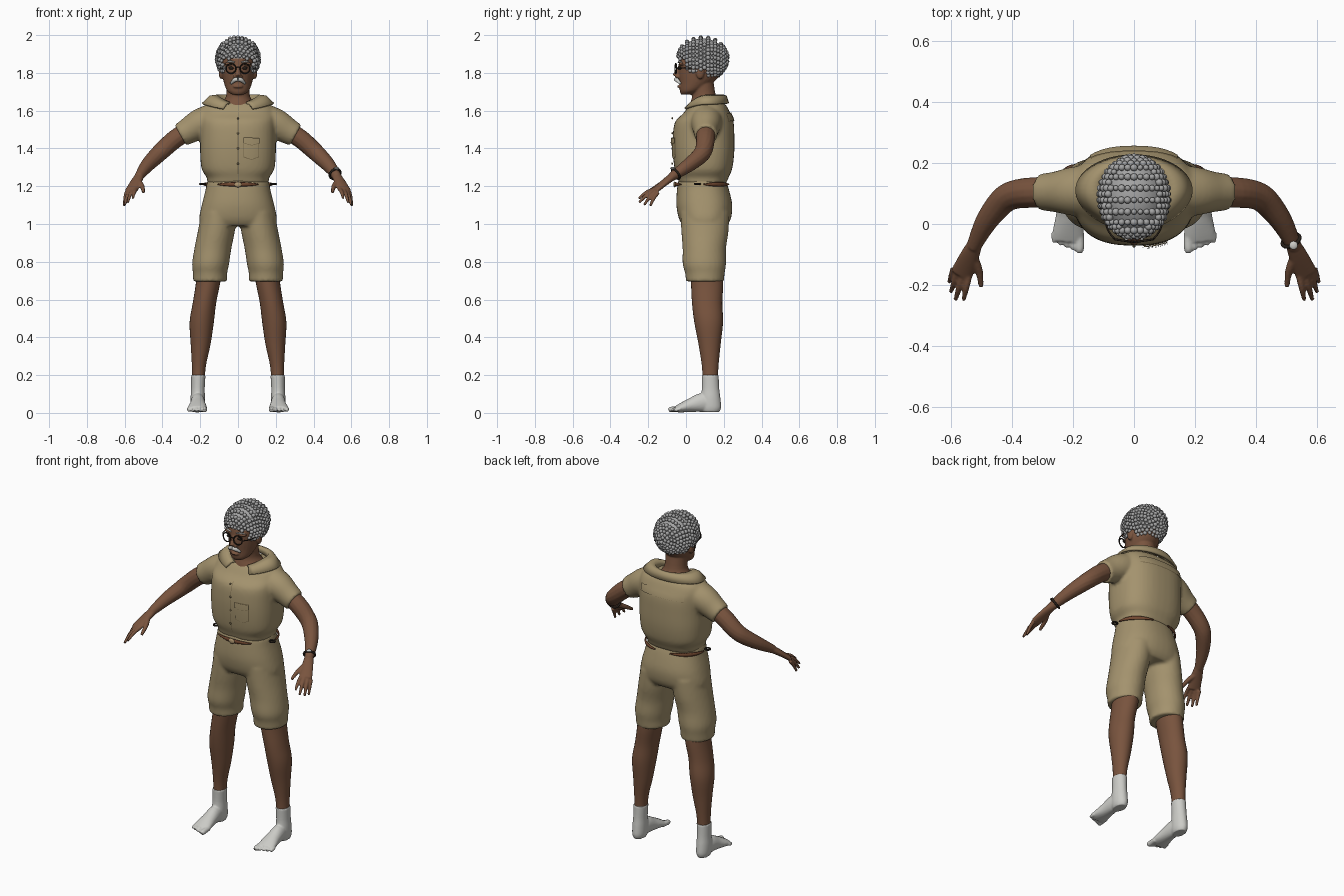
import bpy, bmesh, math, random
from mathutils import Vector, Matrix

if bpy.data.objects.get("Cube"):
    bpy.data.objects.remove(bpy.data.objects["Cube"])
random.seed(4)
UP = Vector((0, 0, 1))


def material(name, r, g, b):
    m = bpy.data.materials.new(name)
    m.use_nodes = True
    m.diffuse_color = (r, g, b, 1)
    m.node_tree.nodes["Principled BSDF"].inputs["Base Color"].default_value = (r, g, b, 1)
    return m


khaki = material("khaki cloth", .37, .29, .155)
seam = material("khaki seam", .2, .15, .075)
skin = material("brown skin", .19, .088, .048)
white = material("white sock", .6, .6, .57)
grey = material("grey hair", .37, .37, .37)
leather = material("brown leather", .17, .065, .03)
dark = material("dark frame", .02, .014, .01)
brass = material("brass", .42, .3, .16)


def finish(name, bm, mat, voxel=0, smooth=3):
    """Turn a bmesh into a smooth object, optionally fused into one skin."""
    bmesh.ops.recalc_face_normals(bm, faces=bm.faces)
    me = bpy.data.meshes.new(name)
    for f in bm.faces:
        f.smooth = True
    bm.to_mesh(me)
    bm.free()
    ob = bpy.data.objects.new(name, me)
    bpy.context.collection.objects.link(ob)
    me.materials.append(mat)
    if voxel:
        r = ob.modifiers.new("fuse", 'REMESH')
        r.mode, r.voxel_size, r.use_smooth_shade = 'VOXEL', voxel, True
        s = ob.modifiers.new("soften", 'SMOOTH')
        s.factor, s.iterations = .5, smooth
    return ob


def spline(stations, steps=4):
    out = []
    for i in range(len(stations) - 1):
        a, b = stations[i], stations[i + 1]
        p = stations[max(i - 1, 0)]
        q = stations[min(i + 2, len(stations) - 1)]
        for k in range(steps):
            t = k / steps
            out.append([.5 * (2 * B + (C - A) * t + (2 * A - 5 * B + 4 * C - D) * t * t
                              + (3 * B - A - 3 * C + D) * t ** 3) for A, B, C, D in zip(p, a, b, q)])
    return out + [list(stations[-1])]


def loft(bm, stations, level=False, power=2, n=28):
    """Stations are x, y, z, half width, half depth; rings level or across the path."""
    pts = spline(stations)
    rings = []
    for i, (x, y, z, a, b) in enumerate(pts):
        u, v = Vector((1, 0, 0)), Vector((0, 1, 0))
        if not level:
            t = Vector(pts[min(i + 1, len(pts) - 1)][:3]) - Vector(pts[max(i - 1, 0)][:3])
            u = t.cross(UP).normalized()
            v = u.cross(t).normalized()
        ring = []
        for k in range(n):
            c, s = math.cos(math.tau * k / n), math.sin(math.tau * k / n)
            c = math.copysign(abs(c) ** (2 / power), c)
            s = math.copysign(abs(s) ** (2 / power), s)
            ring.append(bm.verts.new(Vector((x, y, z)) + u * a * c + v * b * s))
        rings.append(ring)
    for r, q in zip(rings, rings[1:]):
        for k in range(n):
            bm.faces.new((r[k], r[k - 1], q[k - 1], q[k]))
    bm.faces.new(rings[0])
    bm.faces.new(rings[-1])


def tube(bm, *pts):
    loft(bm, [(x, y, z, r, r) for x, y, z, r in pts], n=14)


def blob(bm, centre, radii, seg=16):
    bmesh.ops.create_uvsphere(bm, u_segments=seg, v_segments=seg // 2 + 2, radius=1,
                              matrix=Matrix.Translation(centre) @ Matrix.Diagonal((*radii, 1)))


def torus(name, centre, axis, big, small, mat):
    bpy.ops.mesh.primitive_torus_add(location=centre, major_radius=big, minor_radius=small,
                                     major_segments=28, minor_segments=8,
                                     rotation=Vector(axis).to_track_quat('Z', 'Y').to_euler())
    ob = bpy.context.object
    ob.name = name
    ob.data.materials.append(mat)
    for f in ob.data.polygons:
        f.use_smooth = True


# Shirt: bloused body and short sleeves
bm = bmesh.new()
loft(bm, [(0, .088, 1.215, .163, .125), (0, .09, 1.245, .165, .135), (0, .092, 1.29, .192, .152),
          (0, .093, 1.37, .2, .162), (0, .093, 1.46, .2, .163), (0, .097, 1.54, .2, .155),
          (0, .11, 1.585, .2, .125), (0, .115, 1.625, .18, .1), (0, .115, 1.645, .13, .08)], True, 2.5, 40)
for s in (1, -1):
    loft(bm, [(s * .13, .11, 1.56, .085, .08), (s * .2, .107, 1.53, .08, .08),
              (s * .26, .105, 1.495, .066, .07), (s * .305, .105, 1.47, .06, .062)])
shirt = finish("shirt", bm, khaki, .01, 3)

# Shorts: hips and two legs
bm = bmesh.new()
loft(bm, [(0, .085, 1.23, .163, .126), (0, .09, 1.18, .172, .138), (0, .097, 1.1, .192, .148),
          (0, .1, 1.03, .206, .138), (0, .1, .99, .2, .115)], True, 2.3, 40)
for s in (1, -1):
    loft(bm, [(s * .1, .1, 1.06, .095, .13), (s * .115, .1, .96, .098, .125), (s * .133, .097, .87, .098, .115),
              (s * .145, .097, .79, .098, .115), (s * .148, .1, .74, .091, .105),
              (s * .148, .1, .695, .09, .1)], True)
finish("shorts", bm, khaki, .01, 3)

for s, side in ((1, "left"), (-1, "right")):
    # Lower leg
    bm = bmesh.new()
    loft(bm, [(s * .15, .11, .76, .068, .085), (s * .16, .112, .68, .064, .085), (s * .178, .112, .58, .062, .08),
              (s * .192, .12, .48, .064, .076), (s * .198, .125, .36, .052, .058),
              (s * .207, .128, .25, .037, .044), (s * .21, .128, .17, .034, .04)], True)
    finish(side + "_leg", bm, skin)
    # Sock foot with toes
    bm = bmesh.new()
    loft(bm, [(s * .21, .128, .2, .038, .045), (s * .212, .13, .13, .036, .046),
              (s * .213, .13, .08, .038, .052), (s * .213, .132, .03, .037, .054),
              (s * .213, .132, .005, .03, .045)], True)
    loft(bm, [(s * .213, .16, .045, .03, .036), (s * .213, .09, .055, .037, .05),
              (s * .213, .03, .042, .042, .038), (s * .215, -.025, .027, .051, .025),
              (s * .217, -.055, .019, .05, .016)])
    for k in range(5):
        x, tip = .178 + k * .0205, -.092 + .008 * k
        r = .015 if k == 0 else .0105
        tube(bm, (s * x, -.03, .022, r), (s * x, tip + .015, .018, r), (s * x, tip, .013, r * .75))
    finish(side + "_sock", bm, white, .005, 2)
    # Arm, palm, thumb and fingers
    bm = bmesh.new()
    tube(bm, (s * .24, .105, 1.51, .05), (s * .33, .103, 1.452, .05), (s * .395, .095, 1.395, .047),
         (s * .435, .07, 1.357, .044), (s * .485, .005, 1.305, .036), (s * .525, -.075, 1.25, .024))
    loft(bm, [(s * .52, -.065, 1.256, .024, .022), (s * .54, -.11, 1.222, .032, .018),
              (s * .565, -.165, 1.177, .037, .014)])
    tube(bm, (s * .53, -.1, 1.23, .016), (s * .508, -.15, 1.2, .013), (s * .5, -.205, 1.168, .008))
    for root, tip in (((.54, -.17, 1.183), (.558, -.25, 1.135)), ((.56, -.168, 1.178), (.584, -.248, 1.113)),
                      ((.577, -.16, 1.172), (.599, -.222, 1.1)), ((.59, -.147, 1.168), (.604, -.19, 1.095))):
        a, b = Vector(root), Vector(tip)
        m = a.lerp(b, .5) + UP * .008
        tube(bm, *[(s * p.x, p.y, p.z, r) for p, r in ((a, .011), (m, .01), (b, .007))])
    finish(side + "_arm", bm, skin, .005, 2)

# Head with neck, nose, brow, lips and ears
bm = bmesh.new()
loft(bm, [(0, .0, 1.685, .03, .025), (0, .025, 1.705, .058, .058), (0, .055, 1.75, .075, .09),
          (0, .073, 1.8, .085, .113), (0, .08, 1.86, .092, .117), (0, .086, 1.91, .09, .105),
          (0, .088, 1.95, .058, .07), (0, .088, 1.967, .02, .03)], True)
loft(bm, [(0, .1, 1.6, .11, .09), (0, .1, 1.64, .085, .078), (0, .095, 1.68, .063, .063),
          (0, .085, 1.76, .062, .06)], True)
tube(bm, (0, -.03, 1.835, .01), (0, -.047, 1.805, .013), (0, -.056, 1.782, .017))
for s in (1, -1):
    blob(bm, (s * .013, -.045, 1.78), (.012, .012, .01))
    blob(bm, (s * .04, -.022, 1.848), (.032, .017, .01))
    blob(bm, (s * .09, .075, 1.8), (.012, .022, .033))
blob(bm, (0, -.034, 1.728), (.026, .013, .008))
finish("head", bm, skin, .005, 2)


# Hair: thin cap and rows of bead curls above the hairline
def hairline(y):
    return 1.875 if y < .0 else 1.81 if y < .1 else 1.785


bm = bmesh.new()
blob(bm, (0, .088, 1.875), (.106, .127, .107), 32)
bmesh.ops.delete(bm, geom=[v for v in bm.verts if v.co.z < hairline(v.co.y)], context='VERTS')
finish("hair_cap", bm, grey)
bm = bmesh.new()
ROWS = 21
for i in range(1, ROWS):
    phi = math.pi * i / ROWS
    count = max(5, int(math.sin(phi) * 34))
    for k in range(count):
        th = math.tau * (k + .5 * (i % 2)) / count
        d = Vector((math.sin(phi) * math.sin(th), -math.cos(phi), math.sin(phi) * math.cos(th)))
        p = Vector((d.x * .112, d.y * .132 + .088, d.z * .114 + 1.875))
        crown = d.z > .6 and abs(d.x) < .65
        if p.z < hairline(p.y) or (crown and i % 2 and i > 3):
            continue
        bmesh.ops.create_icosphere(bm, subdivisions=2, radius=random.uniform(.009, .0125),
                                   matrix=Matrix.Translation(p))
finish("hair_curls", bm, grey)

# Moustache, eyebrows, eyes and round glasses
bm = bmesh.new()
for s in (1, -1):
    tube(bm, (s * .001, -.054, 1.766, .01), (s * .018, -.048, 1.762, .011), (s * .037, -.03, 1.744, .006))
    tube(bm, (s * .018, -.04, 1.856, .004), (s * .042, -.036, 1.861, .005), (s * .062, -.02, 1.854, .003))
finish("moustache_and_brows", bm, white)
bm = bmesh.new()
for s, side in ((1, "left"), (-1, "right")):
    blob(bm, (s * .036, -.033, 1.825), (.014, .012, .008))
    torus(side + "_lens_rim", (s * .037, -.054, 1.823), (s * .15, -1, 0), .026, .0035, dark)
    tube(bm, (s * .063, -.05, 1.825, .003), (s * .089, -.01, 1.825, .003), (s * .097, .07, 1.825, .003))
tube(bm, (-.012, -.056, 1.828, .003), (0, -.059, 1.832, .003), (.012, -.056, 1.828, .003))
finish("eyes_and_glasses_arms", bm, dark)

# Collar: falling band open at the front
bm = bmesh.new()
rows = []
N = 40
for i in range(N + 1):
    ang = math.radians(-90 + 24 + 312 * i / N)
    c, s = math.cos(ang), math.sin(ang)
    front = max(0, -s) ** 2
    rows.append([bm.verts.new((c * rx, .11 + s * ry, z - front * dz)) for rx, ry, z, dz in
                 ((.1, .082, 1.648, .02), (.112, .09, 1.685, .045), (.15, .105, 1.68, .05),
                  (.192, .118 + .015 * front, 1.64, .03))])
for a, b in zip(rows, rows[1:]):
    for k in range(3):
        bm.faces.new((a[k], a[k + 1], b[k + 1], b[k]))
collar = finish("collar", bm, khaki)
collar.modifiers.new("thickness", 'SOLIDIFY').thickness = .012


# Thin cloth plates laid on the shirt
def plate(name, cx, y, cz, w, h, dip, mat, lift):
    b = bmesh.new()
    bmesh.ops.create_grid(b, x_segments=12, y_segments=12, size=1)
    for v in b.verts:
        px, py = v.co.x, v.co.y
        v.co = (cx + px * w, y, cz + py * h - dip * (1 - abs(px)) * (1 - py) / 2)
    ob = finish(name, b, mat)
    wrap = ob.modifiers.new("lay", 'SHRINKWRAP')
    wrap.target, wrap.offset, wrap.wrap_mode = shirt, lift, 'ABOVE_SURFACE'


plate("pocket_seam", .074, -.075, 1.405, .045, .053, .014, seam, .002)
plate("pocket", .074, -.075, 1.405, .041, .049, .014, khaki, .006)
plate("pocket_flap_seam", .074, -.078, 1.442, .046, .015, .012, seam, .008)
plate("pocket_flap", .074, -.078, 1.443, .045, .013, .012, khaki, .011)
plate("front_placket", 0, -.08, 1.425, .0015, .17, 0, seam, .002)
plate("back_yoke_seam", 0, .26, 1.572, .165, .026, 0, seam, .002)
plate("back_yoke", 0, .26, 1.574, .165, .026, 0, khaki, .006)
bm = bmesh.new()
for k in range(4):
    blob(bm, (0, -.073, 1.32 + k * .08), (.006, .004, .006), 10)
finish("shirt_buttons", bm, seam)

# Belt: tapered front and hip lengths, with side clips and buckle
bm = bmesh.new()
for middle, half in ((-90, 36), (38, 36), (142, 36)):
    arc = []
    for i in range(17):
        t = i / 8 - 1
        ang = math.radians(middle + half * t)
        arc.append((math.cos(ang) * .183, .088 + math.sin(ang) * .143, 1.21,
                    .005, .003 + .009 * (1 - t * t)))
    loft(bm, arc, n=8)
finish("belt", bm, leather)
for s, side in ((1, "left"), (-1, "right")):
    torus(side + "_belt_clip", (s * .187, .06, 1.212), (0, 0, 1), .014, .005, dark)
bm = bmesh.new()
blob(bm, (0, -.06, 1.209), (.02, .007, .015))
finish("belt_buckle", bm, brass)

# Watch on the left wrist
torus("watch_strap", (.514, -.054, 1.265), (.4, -.75, -.55), .031, .006, dark)
bm = bmesh.new()
blob(bm, (.522, -.07, 1.295), (.014, .014, .007))
finish("watch_face", bm, white)
